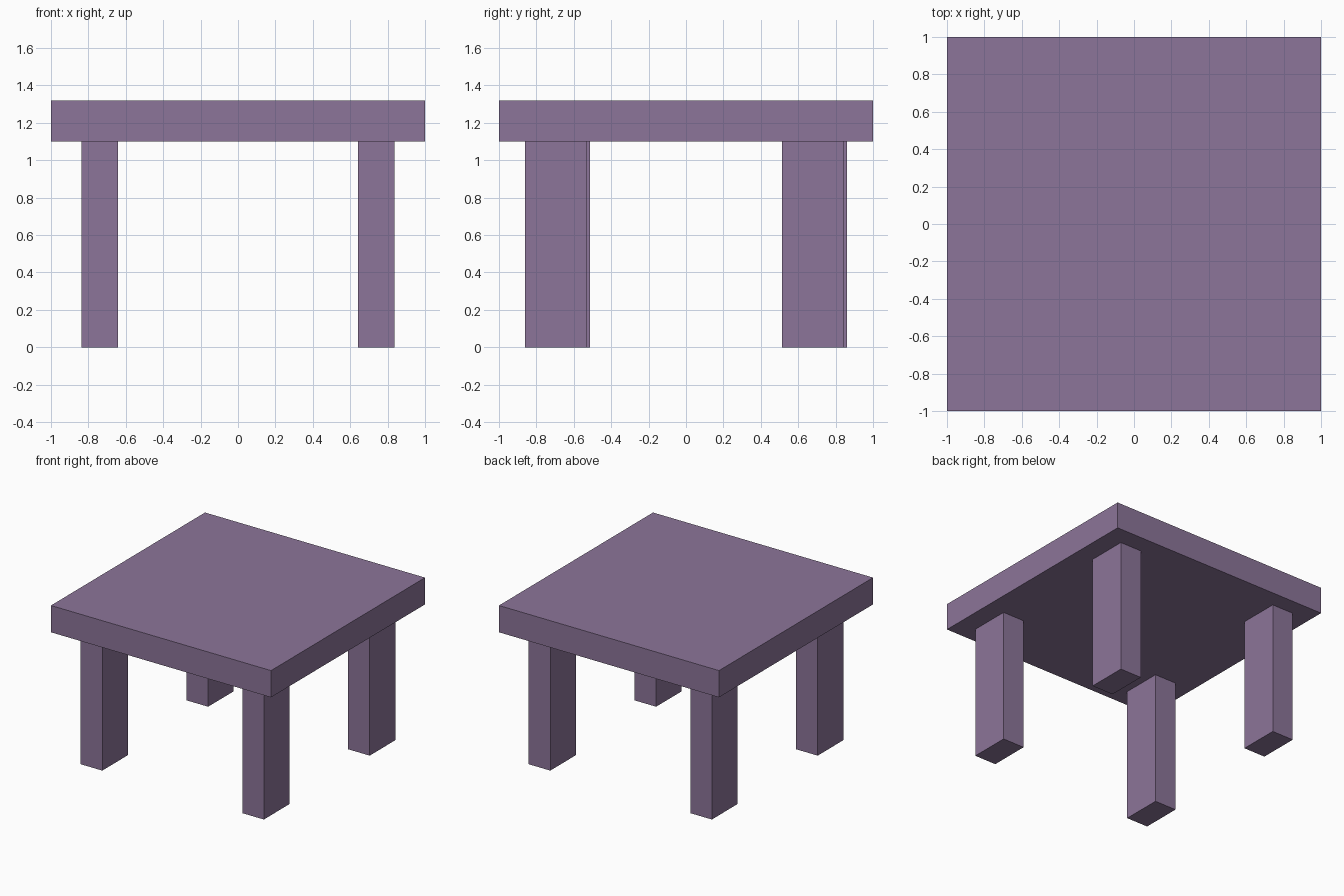
import bpy

if "Cube" in bpy.data.objects:
    bpy.data.objects.remove(bpy.data.objects["Cube"])

mat = bpy.data.materials.new("muted purple")
mat.diffuse_color = (0.262, 0.178, 0.319, 1.0)
mat.use_nodes = True
mat.node_tree.nodes["Principled BSDF"].inputs["Base Color"].default_value = mat.diffuse_color


def box(name, x, y, z):
    """Box spanning the given (min, max) ranges."""
    bpy.ops.mesh.primitive_cube_add(size=1)
    ob = bpy.context.object
    ob.name = name
    ranges = (x, y, z)
    for v in ob.data.vertices:
        for i, (lo, hi) in enumerate(ranges):
            v.co[i] = lo if v.co[i] < 0 else hi
    ob.data.materials.append(mat)
    return ob


LEG_TOP, TABLE_TOP = 1.10, 1.32

# Square slab
box("tabletop", (-1, 1), (-1, 1), (LEG_TOP, TABLE_TOP))

# Legs: each side's pair is shifted slightly along y, symmetric by a half turn
for side, s in (("left", -1), ("right", 1)):
    x = sorted((s * 0.642, s * 0.838))
    for end, e in (("front", -1), ("back", 1)):
        centre = e * 0.687 - s * 0.008
        box(f"{end}_{side}_leg", x, (centre - 0.166, centre + 0.166), (0, LEG_TOP))
